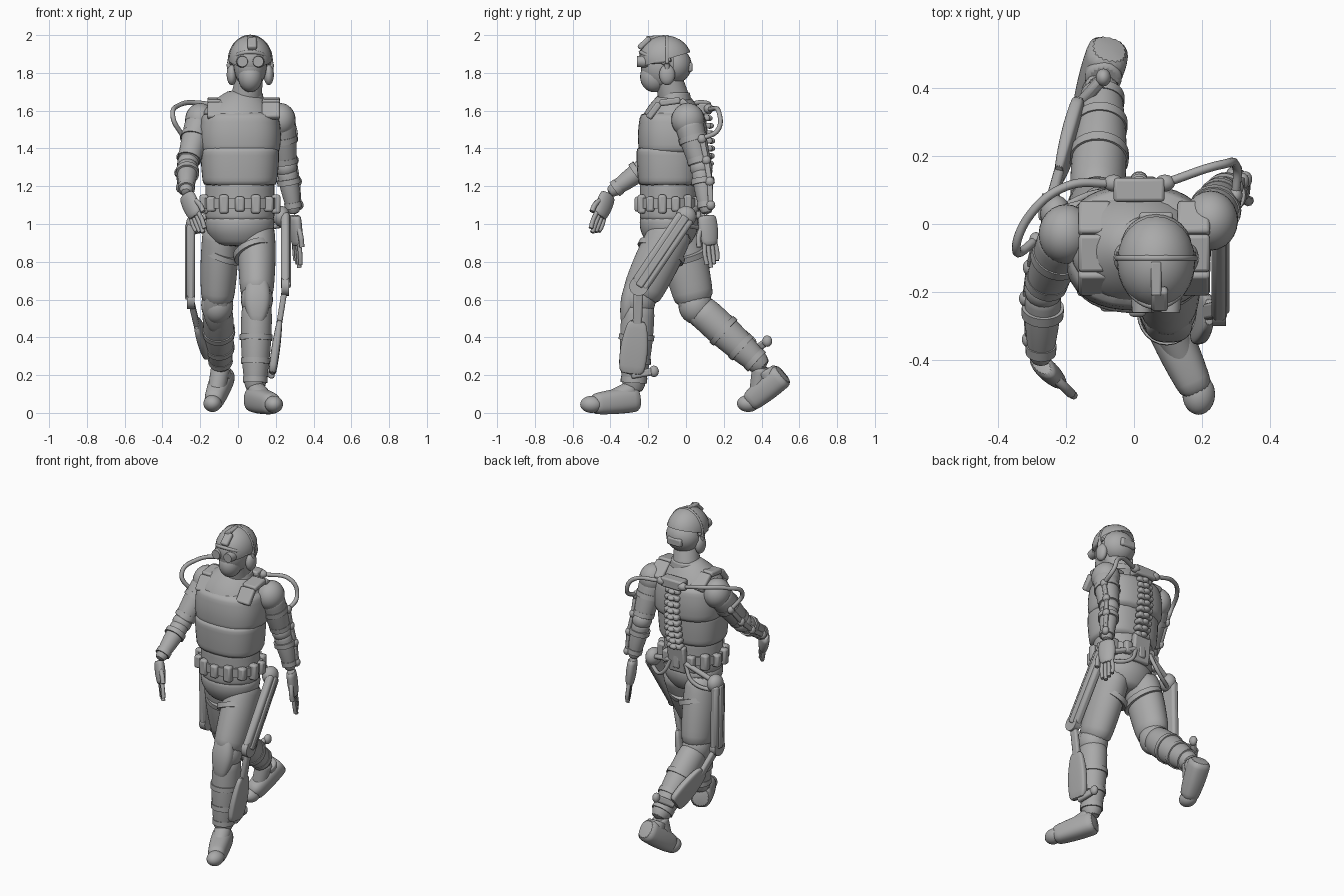
import bpy, bmesh, math
from mathutils import Vector, Matrix

cube = bpy.data.objects.get("Cube")
if cube:
    bpy.data.objects.remove(cube, do_unlink=True)

grey = bpy.data.materials.new("matte_grey")
grey.use_nodes = True
grey.diffuse_color = (.4, .4, .4, 1)
shader = grey.node_tree.nodes["Principled BSDF"]
shader.inputs["Base Color"].default_value = grey.diffuse_color
shader.inputs["Roughness"].default_value = .7
made = []


def add(name, data):
    obj = bpy.data.objects.new(name, data)
    bpy.context.collection.objects.link(obj)
    data.materials.append(grey)
    made.append(obj)
    return obj


def mesh_from(name, bm):
    bmesh.ops.recalc_face_normals(bm, faces=bm.faces)
    mesh = bpy.data.meshes.new(name)
    bm.to_mesh(mesh)
    bm.free()
    return add(name, mesh)


def frame(direction, reference=(1, 0, 0)):
    """Side, front and along axes for a direction."""
    along, reference = Vector(direction).normalized(), Vector(reference)
    if abs(along.x) > .9:
        reference = Vector((0, 1, 0))
    side = (reference - along * reference.dot(along)).normalized()
    return side, along.cross(side), along


def limb(name, start, end, first, last, bulge=0, flat=1, power=2, soft=True, reference=(1, 0, 0)):
    """Tapered superellipse body between two points; flat scales its depth."""
    start, end = Vector(start), Vector(end)
    side, front, _ = frame(end - start, reference)
    steps, sides = (6, 20) if soft else (1, 24)
    bm = bmesh.new()
    loops = []
    for i in range(steps + 1):
        f = i / steps
        radius = first + (last - first) * f + bulge * math.sin(math.pi * f)
        loop = []
        for k in range(sides):
            angle = math.tau * k / sides
            c, s = math.cos(angle), math.sin(angle)
            u = math.copysign(abs(c) ** (2 / power), c) * radius
            v = math.copysign(abs(s) ** (2 / power), s) * radius * flat
            loop.append(bm.verts.new(start.lerp(end, f) + side * u + front * v))
        loops.append(loop)
    for low, high in zip(loops, loops[1:]):
        for k in range(sides):
            bm.faces.new((low[k - 1], low[k], high[k], high[k - 1]))
    bm.faces.new(loops[0])
    bm.faces.new(loops[-1])
    obj = mesh_from(name, bm)
    if soft:
        obj.modifiers.new("Smooth", "SUBSURF").levels = 1


def band(name, start, end, fraction, radius, flat=1, height=.03):
    """Short strap around the line from start to end."""
    start, end = Vector(start), Vector(end)
    middle, half = start.lerp(end, fraction), (end - start).normalized() * height / 2
    limb(name, middle - half, middle + half, radius, radius, flat=flat, soft=False)


def ball(name, centre, size, keep_above=None):
    """Ellipsoid, optionally cut by a plane through its centre."""
    bm = bmesh.new()
    bmesh.ops.create_uvsphere(bm, u_segments=24, v_segments=16, radius=1)
    bm.transform(Matrix.Translation(centre) @ Matrix.Diagonal((*size, 1)))
    if keep_above:
        geometry = bm.verts[:] + bm.edges[:] + bm.faces[:]
        bmesh.ops.bisect_plane(bm, geom=geometry, plane_co=centre, plane_no=keep_above, clear_inner=True)
        bmesh.ops.holes_fill(bm, edges=[e for e in bm.edges if e.is_boundary])
    mesh_from(name, bm)


def slab(name, start, end, thick, wide, bevel=.01):
    """Bevelled box between two points."""
    start, end = Vector(start), Vector(end)
    turn = Matrix(frame(end - start)).transposed().to_4x4()
    scale = Matrix.Diagonal((thick, wide, (end - start).length, 1))
    bm = bmesh.new()
    bmesh.ops.create_cube(bm, size=1)
    bm.transform(Matrix.Translation((start + end) / 2) @ turn @ scale)
    modifier = mesh_from(name, bm).modifiers.new("Bevel", "BEVEL")
    modifier.width, modifier.segments = bevel, 2


def hose(name, points, radius=.013):
    curve = bpy.data.curves.new(name, "CURVE")
    curve.dimensions = "3D"
    curve.bevel_depth, curve.bevel_resolution, curve.use_fill_caps = radius, 2, True
    line = curve.splines.new("BEZIER")
    line.bezier_points.add(len(points) - 1)
    for knot, place in zip(line.bezier_points, points):
        knot.co = place
        knot.handle_left_type = knot.handle_right_type = "AUTO"
    add(name, curve)


def hand(name, wrist, tip, palm_normal):
    """Palm with four fingers and a thumb."""
    side, front, _ = frame(tip - wrist, palm_normal)

    def at(fraction, offset):
        return wrist.lerp(tip, fraction) + front * offset

    limb(name + "_palm", wrist, at(.6, 0), .027, .022, .006, flat=1.8, reference=side)
    for finger in range(4):
        offset = (finger - 1.5) * .02
        reach = 1 - abs(finger - 2) * .06
        hose(name + "_finger", [at(.5, offset), at(.75, offset * 1.2), at(reach, offset)], .012)
    hose(name + "_thumb", [at(.15, .02), at(.4, .06), at(.6, .065)], .014)


# Torso, vest and neck
body = Vector((.01, -.09, 0))
up = Vector((0, 0, 1))
limb("pelvis", body + up * .88, body + up * 1.05, .12, .18, .03, flat=.85)
limb("waist", body + up, body + up * 1.25, .185, .185, flat=.85)
limb("vest_lower", body + up * 1.19, body + up * 1.42, .195, .21, .005, flat=.83, power=2.5)
chest = body + Vector((0, .02, 0))
limb("vest_chest", chest + up * 1.36, chest + up * 1.6, .21, .2, .015, flat=.85, power=2.5)
neck_base, neck_top = Vector((.04, -.06, 1.7)), Vector((.065, -.1, 1.8))
limb("vest_yoke", chest + up * 1.53, neck_base, .22, .08, .02, flat=.8)
limb("collar", neck_base - up * .05, neck_base, .1, .09, flat=.9)
limb("neck", neck_base - up * .05, neck_top, .085, .07)

# Head, helmet and goggles
head = Vector((.065, -.11, 1.85))


def on_head(x, y, z):
    return head + Vector((x, y, z))


ball("head", on_head(0, -.01, -.01), (.088, .12, .125))
ball("jaw_mask", on_head(0, -.06, -.07), (.065, .073, .082))
ball("helmet", on_head(0, 0, .02), (.115, .14, .128), keep_above=(0, -.3, 1))
ball("helmet_nape", on_head(0, .04, -.01), (.105, .1, .1), keep_above=(0, 1, 0))
slab("helmet_rear_pack", on_head(-.05, .13, -.02), on_head(.05, .13, -.02), .03, .05)
slab("helmet_mount", on_head(.01, -.14, .08), on_head(.01, -.08, .135), .05, .03)
slab("helmet_rail", on_head(0, -.1, .135), on_head(0, 0, .14), .03, .02, .005)
sweep = [math.radians(angle) for angle in range(-90, 91, 30)]
hose("helmet_rim", [on_head(.1 * math.sin(a), -.13 * math.cos(a), .06 * math.cos(a)) for a in sweep], .011)
hose("headset_band", [on_head(.113 * math.sin(a), .01, .142 * math.cos(a)) for a in sweep], .01)
for sign in (-1, 1):
    limb("goggle_lens", on_head(sign * .042, -.09, .01), on_head(sign * .042, -.15, .01), .034, .028, soft=False)
    ball("ear_cup", on_head(sign * .098, .01, -.06), (.027, .042, .055))
    hose("headset_stem", [on_head(sign * .105, .01, -.05), on_head(sign * .113, .01, 0)], .014)
    hose("goggle_strap", [on_head(sign * .04, -.11, .01), on_head(sign * .09, -.06, .01), on_head(sign * .105, .03, .02)], .012)

# Belt with pouches
band("belt", body + up, body + up * 1.2, .55, .2, flat=.83, height=.055)
pouches = 14
for i in range(pouches):
    angle = math.tau * (i + .5) / pouches
    place = body + Vector((.195 * math.cos(angle), .16 * math.sin(angle), 1.105))
    half = up * (.05 if i % 2 else .04)
    slab("belt_pouch", place - half, place + half, .05, .045, .012)

# Joints of both body sides
joints = {
    "left": dict(
        shoulder=(.225, .01, 1.55), elbow=(.255, .08, 1.3), wrist=(.3, .11, 1.05), fingertip=(.32, .14, .77),
        hip=(.1, -.06, 1), knee=(.1, -.25, .6), ankle=(.09, -.28, .1), heel=(.075, -.25, .075), toe=(.19, -.5, .045),
        frame_hip=(.25, 0, 1.04), frame_knee=(.25, -.25, .67), fin_top=(.21, -.26, .42), fin_end=(.18, -.29, .2),
        heel_knob=(.16, -.17, .22), palm_normal=(.9, .4, 0)),
    "right": dict(
        shoulder=(-.2, -.03, 1.55), elbow=(-.265, -.19, 1.32), wrist=(-.275, -.41, 1.16), fingertip=(-.19, -.49, .95),
        hip=(-.09, -.05, 1), knee=(-.11, .05, .57), ankle=(-.09, .42, .23), heel=(-.07, .52, .21), toe=(-.135, .33, .05),
        frame_hip=(-.25, .03, 1), frame_knee=(-.25, .04, .6), fin_top=(-.21, .18, .43), fin_end=(-.16, .35, .32),
        heel_knob=(-.09, .43, .38), palm_normal=(.7, .7, 0)),
}

for side, places in joints.items():
    sign = 1 if side == "left" else -1
    outward = Vector((sign, 0, 0))
    joint = {name: Vector(place) for name, place in places.items()}
    hip, knee, ankle = joint["hip"], joint["knee"], joint["ankle"]
    shoulder, elbow, wrist = joint["shoulder"], joint["elbow"], joint["wrist"]
    heel, toe = joint["heel"], joint["toe"]

    # Leg with pads and straps
    forward = (knee - (hip + ankle) / 2).normalized()
    limb(side + "_thigh", hip, knee, .095, .085, .01, flat=1.2)
    limb(side + "_shin", knee, ankle, .08, .05, .015, flat=1.08)
    ball(side + "_knee", knee, (.085, .09, .1))
    limb(side + "_knee_pad", hip.lerp(knee, .75) + forward * .075, knee.lerp(ankle, .35) + forward * .075,
         .04, .03, .037, flat=.7, power=2.5)
    lean = outward * .07
    band(side + "_thigh_strap", hip - lean, knee + lean, .37, .11, flat=1.2)
    band(side + "_shin_strap_upper", knee, ankle, .4, .087, flat=1.08)
    band(side + "_shin_strap_lower", knee, ankle, .65, .078, flat=1.08)
    band(side + "_boot_cuff", knee, ankle, .85, .065, flat=1.08)

    # Boot
    limb(side + "_boot", heel, toe, .062, .048, .006, flat=1.1, power=2.5)
    ball(side + "_boot_toe", toe, (.048, .06, .045))
    limb(side + "_boot_ankle", ankle, heel.lerp(toe, .3), .055, .055)
    limb(side + "_boot_instep", knee.lerp(ankle, .95), heel.lerp(toe, .75), .052, .045)

    # Leg frame with slab, disc, strut and fin
    frame_hip, frame_knee = joint["frame_hip"], joint["frame_knee"]
    fin_top, fin_end, knob = joint["fin_top"], joint["fin_end"], joint["heel_knob"]
    rim_offset = outward * .02
    slab(side + "_thigh_slab", frame_hip, frame_knee, .045, .1, .015)
    slab(side + "_thigh_rail", frame_hip + rim_offset, frame_knee + rim_offset, .02, .04, .008)
    limb(side + "_knee_disc", frame_knee - rim_offset, frame_knee + rim_offset, .05, .05, soft=False)
    ball(side + "_hip_joint", frame_hip - rim_offset, (.045, .055, .055))
    slab(side + "_shin_strut", frame_knee, fin_top, .03, .05)
    limb(side + "_shin_fin", frame_knee.lerp(fin_top, .7), fin_end, .014, .02, .006, flat=3.2, power=4)
    slab(side + "_heel_bracket", fin_end, knob, .03, .04)
    ball(side + "_heel_knob", knob, (.022, .026, .03))

    # Arm with bands and a jointed rear rail
    ball(side + "_shoulder", shoulder, (.08, .088, .09))
    limb(side + "_upper_arm", shoulder, elbow, .078, .056, .004)
    limb(side + "_forearm", elbow, wrist, .054, .03, .008)
    ball(side + "_elbow", elbow, (.057, .06, .06))
    hand(side + "_hand", wrist, joint["fingertip"], joint["palm_normal"])
    rail = []
    for start, end, fraction, radius in ((shoulder, elbow, .4, .077), (shoulder, elbow, .85, .064),
                                         (elbow, wrist, .3, .062), (elbow, wrist, .8, .045)):
        band(side + "_arm_band", start, end, fraction, radius)
        rail.append(start.lerp(end, fraction) + Vector((sign * .8, .6, 0)) * radius)
        ball(side + "_arm_joint", rail[-1], (.02, .024, .025))
    for start, end in zip(rail, rail[1:]):
        slab(side + "_arm_rail", start, end, .02, .028, .006)

    # Vest shoulder strap of flat plates over the shoulder
    strap = [chest + Vector((.02 + sign * .145, y, z))
             for y, z in ((-.13, 1.56), (-.07, 1.64), (.04, 1.655), (.13, 1.58))]
    for start, end in zip(strap, strap[1:]):
        slab(side + "_vest_strap", start, end, .095, .035)

    # Back hoses and hip bar
    socket = Vector((.015 + sign * .075, .12, 1.61))
    ball(side + "_hose_socket", socket, (.03, .025, .025))
    spine_foot = Vector((sign * .05, .08, 1.1))
    hose(side + "_hip_hose", [spine_foot, spine_foot + Vector((sign * .06, .01, -.1)), frame_hip - up * .05], .012)
    slab(side + "_hip_bar", spine_foot, frame_hip, .03, .03)
    loop = ((.26, .175, 1.59), (.3, .17, 1.5)) if sign > 0 else ((-.2, .11, 1.64), (-.31, .02, 1.63), (-.345, -.08, 1.57))
    hose(side + "_shoulder_hose", [socket, *loop, rail[0]])

# Back spine
segments = 11
for i in range(segments):
    place = Vector((.015, .085 + .03 * math.sin(math.pi * i / segments), 1.2 + i * .04))
    slab("spine_segment", place - up * .015, place + up * .015, .1, .05)
    ball("spine_knuckle", place + Vector((0, .018, 0)), (.025, .022, .016))
slab("spine_top_bracket", (-.06, .1, 1.61), (.09, .1, 1.61), .07, .06)
slab("spine_base_plate", (.01, .06, 1.03), (.01, .08, 1.2), .12, .04)

# Smooth shading with crisp edges
for obj in made:
    obj.select_set(obj.type == "MESH")
bpy.context.view_layer.objects.active = made[0]
bpy.ops.object.shade_smooth_by_angle(angle=math.radians(45))
